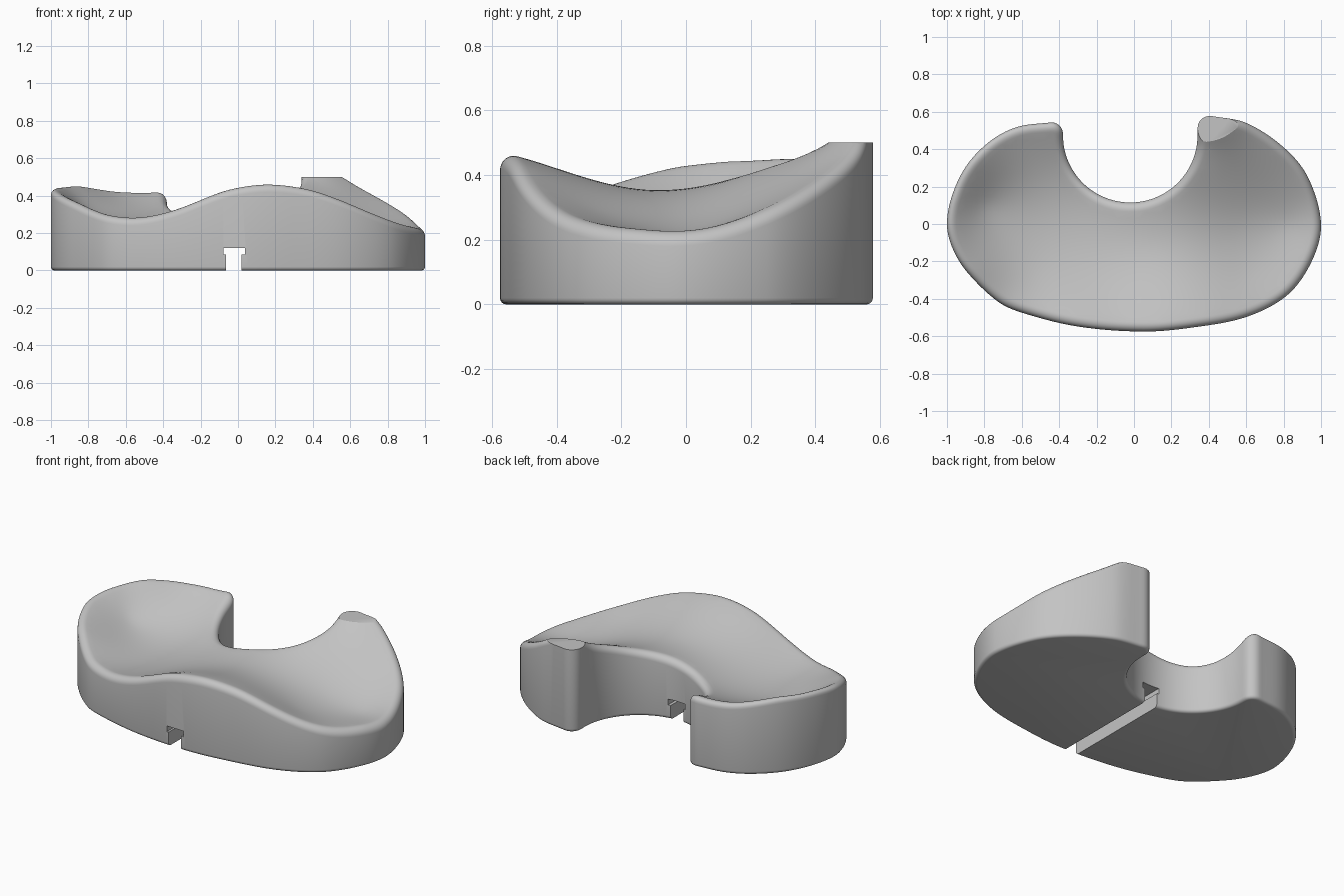
import bpy, bmesh, math
from mathutils import Vector
from mathutils.geometry import delaunay_2d_cdt

cube = bpy.data.objects.get("Cube")
if cube:
    bpy.data.objects.remove(cube, do_unlink=True)

TOP_CUT = 0.5       # flat cut across the tall back corner
RIM = 0.05          # rounding of the upper edge
FOOT = 0.02         # rounding of the lower edge


def arc(cx, cy, r, start, end, n):
    """Points on an arc, angles in degrees."""
    angles = [math.radians(start + (end - start) * i / n) for i in range(n + 1)]
    return [Vector((cx + r * math.cos(a), cy + r * math.sin(a))) for a in angles]


def smooth_loop(pts, step):
    """Closed spline through pts, evenly resampled."""
    dense, n = [], len(pts)
    for i in range(n):
        p0, p1, p2, p3 = (pts[(i + k - 1) % n] for k in range(4))
        m1 = (p2 - p0) * (p2 - p1).length / ((p2 - p1).length + (p1 - p0).length)
        m2 = (p3 - p1) * (p2 - p1).length / ((p3 - p2).length + (p2 - p1).length)
        for k in range(20):
            t = k / 20
            h = t * t * (3 - 2 * t)
            dense.append(p1 * (1 - h) + p2 * h + m1 * t * (1 - t) ** 2 - m2 * t * t * (1 - t))
    out, travelled = [dense[0]], 0
    for a, b in zip(dense, dense[1:]):
        travelled += (b - a).length
        if travelled >= step:
            out.append(b)
            travelled = 0
    return out


def inset(loop, d):
    """Move a counter-clockwise loop inwards by d."""
    out = []
    for i, p in enumerate(loop):
        t = (loop[(i + 1) % len(loop)] - loop[i - 1]).normalized()
        out.append(p + Vector((-t.y, t.x)) * d)
    return out


def thin_plate(samples):
    """Smooth height surface through (x, y, z) samples."""
    def kernel(ax, ay, bx, by):
        q = (ax - bx) ** 2 + (ay - by) ** 2
        return q * math.log(q) if q > 0 else 0.0
    n = len(samples)
    rows = [[kernel(x, y, u, v) for u, v, w in samples] + [1, x, y, z] for x, y, z in samples]
    for basis in ([1] * n, [s[0] for s in samples], [s[1] for s in samples]):
        rows.append(list(basis) + [0, 0, 0, 0])
    size = n + 3
    for c in range(size):
        best = max(range(c, size), key=lambda r: abs(rows[r][c]))
        rows[c], rows[best] = rows[best], rows[c]
        for r in range(size):
            if r != c:
                f = rows[r][c] / rows[c][c]
                rows[r] = [a - f * b for a, b in zip(rows[r], rows[c])]
    w = [rows[i][size] / rows[i][i] for i in range(size)]

    def height(x, y):
        bend = sum(k * kernel(x, y, s[0], s[1]) for k, s in zip(w, samples))
        return bend + w[n] + w[n + 1] * x + w[n + 2] * y
    return height


# Kidney outline, counter-clockwise from the right side
right_back = [(1, 0), (.93, .25), (.8, .41), (.6, .54)]
left_front = [(-.62, .52), (-.76, .45), (-.89, .32), (-.97, .16), (-1, 0), (-.97, -.13), (-.89, -.26),
              (-.72, -.42), (-.58, -.48), (-.3, -.548), (.04, -.575), (.3, -.555), (.6, -.497),
              (.82, -.38), (.95, -.2)]
outline = [Vector(p) for p in right_back]
outline += arc(.405, .513, .065, 80, 180, 6)
outline += arc(-.02, .475, .36, 0, -180, 20)
outline += arc(-.44, .483, .06, 0, 95, 6)
outline += [Vector(p) for p in left_front]
outline = smooth_loop(outline, 0.018)

# Dished top surface: rim heights, then the two hollows and the saddle
rim_heights = [(-.85, -.25, .36), (-.7, -.4, .3), (-.52, -.47, .287), (-.3, -.52, .34),
               (-.08, -.54, .425), (.15, -.54, .462), (.4, -.51, .43), (.62, -.46, .35),
               (.82, -.34, .268), (.95, -.15, .235), (.97, .05, .235), (.9, .23, .29),
               (.78, .38, .37), (.62, .5, .465), (.42, .52, .55), (.37, .43, .495),
               (.31, .27, .43), (.19, .13, .385), (-.02, .09, .355), (-.24, .16, .31),
               (-.38, .32, .335), (-.44, .52, .425), (-.65, .48, .425), (-.84, .33, .45),
               (-.95, .13, .445), (-.96, -.05, .42)]
hollows = [(.1, -.12, .352), (-.65, .05, .27), (-.5, -.25, .255), (-.8, .1, .325),
           (.6, 0, .265), (.82, 0, .222), (.6, -.28, .29)]
height = thin_plate(rim_heights + hollows)

bm = bmesh.new()


def ring(points, z_of):
    return [bm.verts.new((p.x, p.y, z_of(p))) for p in points]


def bridge(low, high):
    for i in range(len(low)):
        j = (i + 1) % len(low)
        bm.faces.new((low[i], low[j], high[j], high[i]))


# Bottom, rounded foot, wall and rounded rim
rings = []
for k in range(5):
    a = math.radians(90 * k / 4)
    z = FOOT * (1 - math.sin(a))
    rings.append(ring(inset(outline, FOOT * (1 - math.cos(a))), lambda p: z))
rings.reverse()
rings = sorted(rings, key=lambda r: r[0].co.z)
for k in range(9):
    a = math.radians(90 * k / 8)
    drop = RIM * (1 - math.sin(a))
    loop = inset(outline, RIM * (1 - math.cos(a)))
    rings.append(ring(loop, lambda p: height(p.x, p.y) - drop))
for low, high in zip(rings, rings[1:]):
    bridge(low, high)
bm.faces.new(list(reversed(rings[0])))

# Top surface filled with a regular grid of points inside the rim
edge = [v.co.xy for v in rings[-1]]
n = len(edge)
clear = inset(outline, RIM + 0.012)


def inside(p, loop):
    hit = False
    for a, b in zip(loop, loop[1:] + loop[:1]):
        if (a.y > p.y) != (b.y > p.y) and p.x < a.x + (p.y - a.y) * (b.x - a.x) / (b.y - a.y):
            hit = not hit
    return hit


GRID = 0.03
grid = [Vector((i * GRID, j * GRID)) for i in range(-33, 34) for j in range(-19, 20)]
grid = [p for p in grid if inside(p, clear)]
points, _, faces, origins, _, _ = delaunay_2d_cdt(
    edge + grid, [(i, (i + 1) % n) for i in range(n)], [], 1, 1e-6)
top = []
for p, source in zip(points, origins):
    first = min(source) if source else n
    top.append(rings[-1][first] if first < n else bm.verts.new((p.x, p.y, height(p.x, p.y))))
for f in faces:
    if len({top[i] for i in f}) == len(f):
        bm.faces.new([top[i] for i in f])

# Flat cut on the tall back corner
bmesh.ops.bisect_plane(bm, geom=bm.verts[:] + bm.edges[:] + bm.faces[:], plane_co=(0, 0, TOP_CUT),
                       plane_no=(0, 0, 1), clear_outer=True)
bmesh.ops.holes_fill(bm, edges=[e for e in bm.edges if e.is_boundary], sides=0)
bmesh.ops.recalc_face_normals(bm, faces=bm.faces)

mesh = bpy.data.meshes.new("palm_rest")
bm.to_mesh(mesh)
bm.free()
rest = bpy.data.objects.new("palm_rest", mesh)
bpy.context.collection.objects.link(rest)

grey = bpy.data.materials.new("plain grey")
grey.use_nodes = True
colour = (.55, .55, .55, 1)
grey.diffuse_color = colour
grey.node_tree.nodes["Principled BSDF"].inputs["Base Color"].default_value = colour
mesh.materials.append(grey)

# T-shaped slot running front to back underneath
profile = [(-.065, -.1), (.02, -.1), (.02, .085), (.037, .085), (.037, .12),
           (-.077, .12), (-.077, .085), (-.065, .085)]
bm = bmesh.new()
face = bm.faces.new([bm.verts.new((x, -.8, z)) for x, z in profile])
moved = bmesh.ops.extrude_face_region(bm, geom=[face])["geom"]
bmesh.ops.translate(bm, vec=(0, 1.3, 0), verts=[g for g in moved if isinstance(g, bmesh.types.BMVert)])
bmesh.ops.recalc_face_normals(bm, faces=bm.faces)
cutter_mesh = bpy.data.meshes.new("slot_cutter")
bm.to_mesh(cutter_mesh)
bm.free()
cutter = bpy.data.objects.new("slot_cutter", cutter_mesh)
bpy.context.collection.objects.link(cutter)
cutter.hide_render = True

cut = rest.modifiers.new("slot", "BOOLEAN")
cut.operation, cut.solver, cut.object = "DIFFERENCE", "EXACT", cutter
bpy.context.view_layer.objects.active = rest
rest.select_set(True)
bpy.ops.object.modifier_apply(modifier=cut.name)
bpy.data.objects.remove(cutter, do_unlink=True)
bpy.ops.object.shade_smooth_by_angle(angle=math.radians(30))
